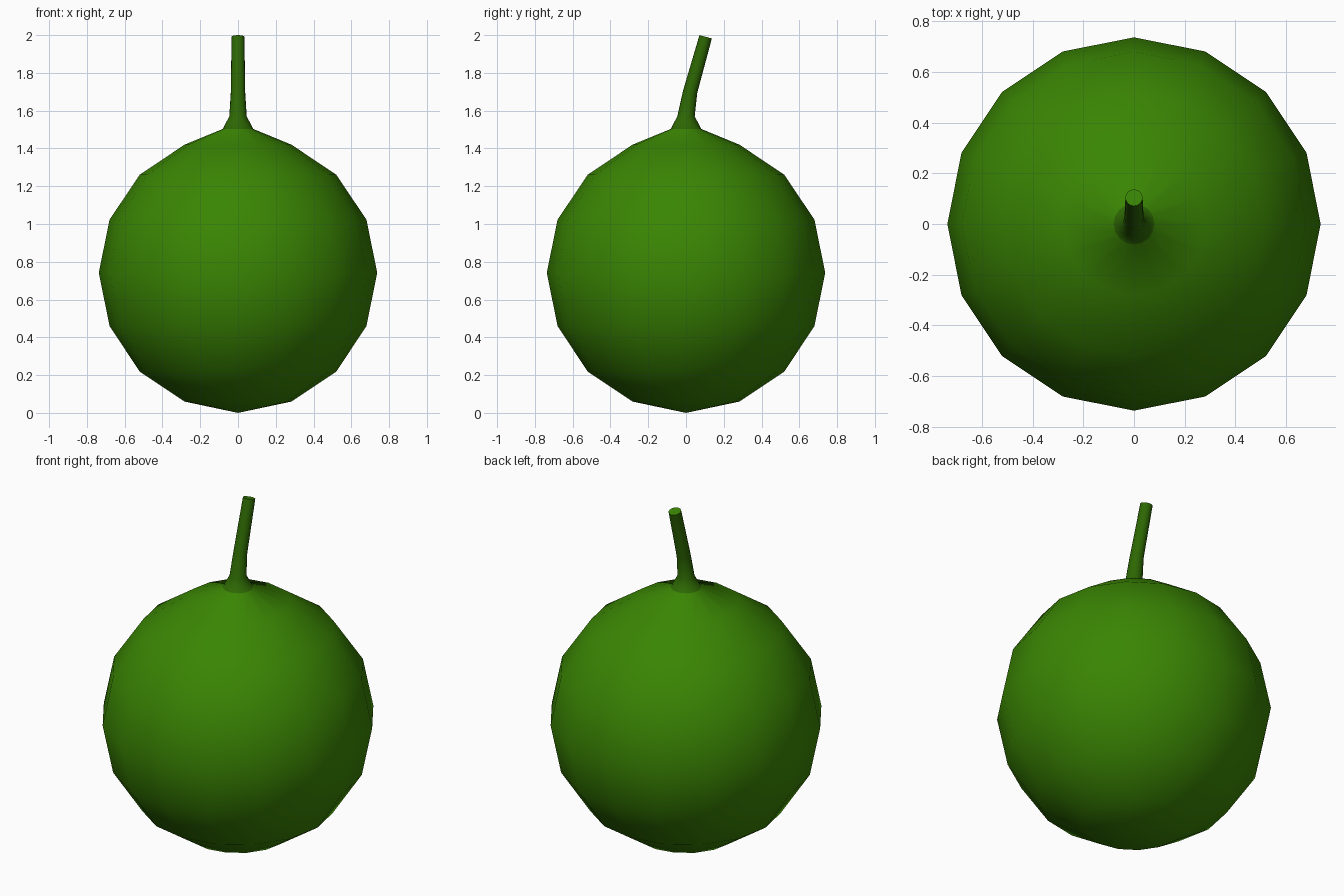
import bpy, bmesh, math
from mathutils import Vector

if "Cube" in bpy.data.objects:
    bpy.data.objects.remove(bpy.data.objects["Cube"])

SIDES = 16


def material(name, rgb):
    m = bpy.data.materials.new(name)
    m.diffuse_color = (*rgb, 1)
    m.use_nodes = True
    m.node_tree.nodes["Principled BSDF"].inputs["Base Color"].default_value = m.diffuse_color
    return m


fruit_green = material("fruit green", (0.042, 0.235, 0.001))
stem_green = material("dark stem green", (0.026, 0.135, 0.001))

# Rings from bottom to top: radius, y offset, height, forward tilt in degrees
RINGS = [(0.283, 0, 0.06, 0), (0.52, 0, 0.218, 0), (0.68, 0, 0.46, 0),
         (0.737, 0, 0.742, 0), (0.68, 0, 1.023, 0), (0.52, 0, 1.261, 0),
         (0.283, 0, 1.42, 0), (0.081, 0, 1.503, 0),              # fruit body
         (0.046, 0, 1.57, 0), (0.038, 0.022, 1.70, 10),
         (0.034, 0.104, 1.991, 15)]                              # bent stem
STEM_START = 7

bm = bmesh.new()


def ring(r, y, z, tilt):
    t = math.radians(tilt)
    verts = []
    for i in range(SIDES):
        a = 2 * math.pi * i / SIDES
        s = r * math.sin(a)
        verts.append(bm.verts.new((r * math.cos(a), y + s * math.cos(t), z - s * math.sin(t))))
    return verts


loops = [ring(*r) for r in RINGS]
bottom = bm.verts.new(Vector((0, 0, 0)))
for i in range(SIDES):
    j = (i + 1) % SIDES
    bm.faces.new((bottom, loops[0][j], loops[0][i]))
    for k, (a, b) in enumerate(zip(loops, loops[1:])):
        face = bm.faces.new((a[i], a[j], b[j], b[i]))
        face.material_index = 1 if k >= STEM_START else 0
bm.faces.new(loops[-1])  # pale cut end of the stem
bmesh.ops.recalc_face_normals(bm, faces=bm.faces)

mesh = bpy.data.meshes.new("fruit_with_stem")
bm.to_mesh(mesh)
bm.free()
mesh.materials.append(fruit_green)
mesh.materials.append(stem_green)
obj = bpy.data.objects.new("fruit_with_stem", mesh)
bpy.context.collection.objects.link(obj)
bpy.context.view_layer.objects.active = obj
obj.select_set(True)
bpy.ops.object.shade_smooth_by_angle(angle=math.radians(60))
